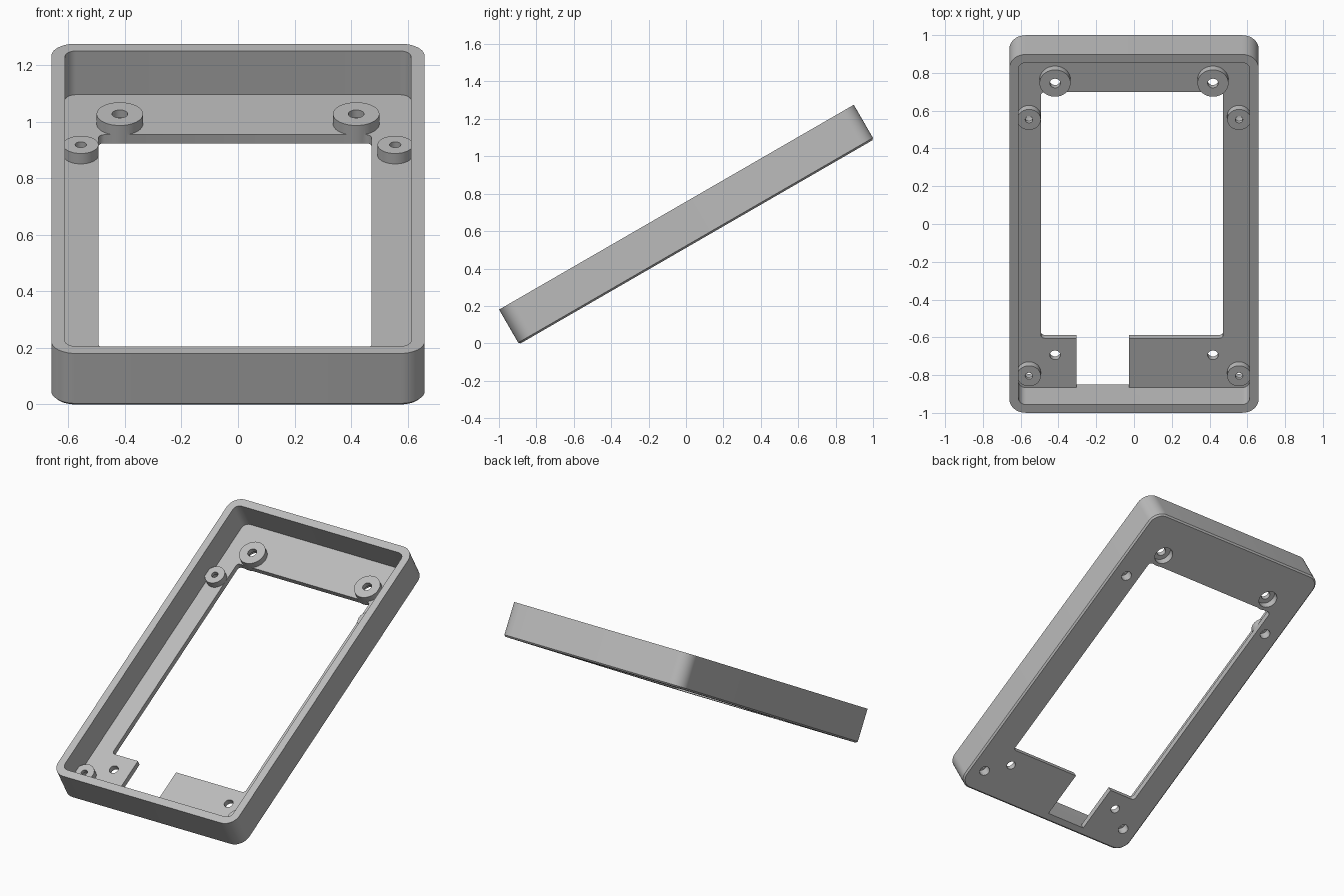
import bpy
import bmesh
import math
from mathutils import Matrix, Vector

old = bpy.data.objects.get("Cube")
if old:
    bpy.data.objects.remove(old, do_unlink=True)

# Dimensions in the untilted frame: x across, y along the length, z through the depth
WIDTH, BACK, FRONT, DEPTH = 0.66, 2.188, -0.002, 0.214
WALL, FLOOR, CHAMFER = 0.048, 0.035, 0.01
TILT = math.radians(30)

grey = bpy.data.materials.new("grey plastic")
grey.use_nodes = True
grey.diffuse_color = (0.5, 0.5, 0.5, 1)
grey.node_tree.nodes["Principled BSDF"].inputs["Base Color"].default_value = (0.5, 0.5, 0.5, 1)


def rounded_rect(x0, x1, y0, y1, r, steps=10):
    """Counter-clockwise outline with rounded corners."""
    corners = [(x1 - r, y1 - r), (x0 + r, y1 - r), (x0 + r, y0 + r), (x1 - r, y0 + r)]
    points = []
    for quarter, (cx, cy) in enumerate(corners):
        for i in range(steps + 1):
            a = (quarter + i / steps) * math.pi / 2
            points.append((cx + r * math.cos(a), cy + r * math.sin(a)))
    return points


def circle(x, y, r, steps=48):
    return [(x + r * math.cos(math.tau * i / steps), y + r * math.sin(math.tau * i / steps))
            for i in range(steps)]


def loft(name, layers):
    """Closed solid through a stack of (outline, height) layers."""
    bm = bmesh.new()
    rings = [[bm.verts.new((x, y, z)) for x, y in outline] for outline, z in layers]
    n = len(rings[0])
    for low, high in zip(rings, rings[1:]):
        for i in range(n):
            j = (i + 1) % n
            bm.faces.new((low[i], low[j], high[j], high[i]))
    bm.faces.new(rings[0][::-1])
    bm.faces.new(rings[-1])
    mesh = bpy.data.meshes.new(name)
    bm.to_mesh(mesh)
    bm.free()
    mesh.materials.append(grey)
    obj = bpy.data.objects.new(name, mesh)
    bpy.context.scene.collection.objects.link(obj)
    return obj


def combine(body, tool, operation):
    """Apply a boolean and remove the helper."""
    mod = body.modifiers.new(operation.lower(), 'BOOLEAN')
    mod.operation = operation
    mod.solver = 'EXACT'
    mod.object = tool
    bpy.context.view_layer.objects.active = body
    bpy.ops.object.modifier_apply(modifier=mod.name)
    bpy.data.objects.remove(tool, do_unlink=True)


def cut(body, outline, z0, z1):
    tool = loft("cutter", [(outline, z0), (outline, z1)])
    tool.hide_render = True
    combine(body, tool, 'DIFFERENCE')


# Outer shell with a chamfered underside edge
outer = rounded_rect(-WIDTH, WIDTH, FRONT, BACK, 0.085)
under = rounded_rect(-WIDTH + CHAMFER, WIDTH - CHAMFER, FRONT + CHAMFER, BACK - CHAMFER, 0.075)
frame = loft("bezel_frame", [(under, 0), (outer, CHAMFER), (outer, DEPTH)])

# Tray cavity, screen window and cable notch
inner_x = WIDTH - WALL
cut(frame, rounded_rect(-inner_x, inner_x, FRONT + 0.05, BACK - 0.05, 0.04), FLOOR, 0.4)
cut(frame, rounded_rect(-0.493, 0.472, 0.35, 1.855, 0.02), -0.1, 0.1)
notch = [(-0.305, FRONT + 0.05), (-0.027, FRONT + 0.05), (-0.027, 0.4), (-0.305, 0.4)]
cut(frame, notch, -0.1, 0.1)

for side in (-1, 1):
    # Large counterbored mounting boss
    x, y = side * 0.418, 1.932
    ring = circle(x, y, 0.082)
    combine(frame, loft("large_boss", [(ring, 0.002), (ring, 0.0755)]), 'UNION')
    cut(frame, circle(x, y, 0.058), -0.1, 0.045)
    cut(frame, circle(x, y, 0.028), -0.1, 0.2)

    # Plain screw hole in the floor
    cut(frame, circle(x, 0.247, 0.028), -0.1, 0.1)

    # Small bosses, wider bore underneath
    for y in (0.144, 1.711):
        x = side * 0.556
        ring = circle(x, y, 0.0625)
        combine(frame, loft("small_boss", [(ring, 0.002), (ring, 0.0775)]), 'UNION')
        cut(frame, circle(x, y, 0.032), -0.1, 0.055)
        cut(frame, circle(x, y, 0.02), -0.1, 0.2)

# Tilt the finished frame and rest it on the ground, centred
mesh = frame.data
mesh.transform(Matrix.Rotation(TILT, 4, 'X'))
lo = [min(v.co[i] for v in mesh.vertices) for i in range(3)]
hi = [max(v.co[i] for v in mesh.vertices) for i in range(3)]
mesh.transform(Matrix.Translation(Vector((-(lo[0] + hi[0]) / 2, -(lo[1] + hi[1]) / 2, -lo[2]))))

bpy.ops.object.select_all(action='DESELECT')
frame.select_set(True)
bpy.context.view_layer.objects.active = frame
bpy.ops.object.shade_smooth_by_angle(angle=math.radians(30))
